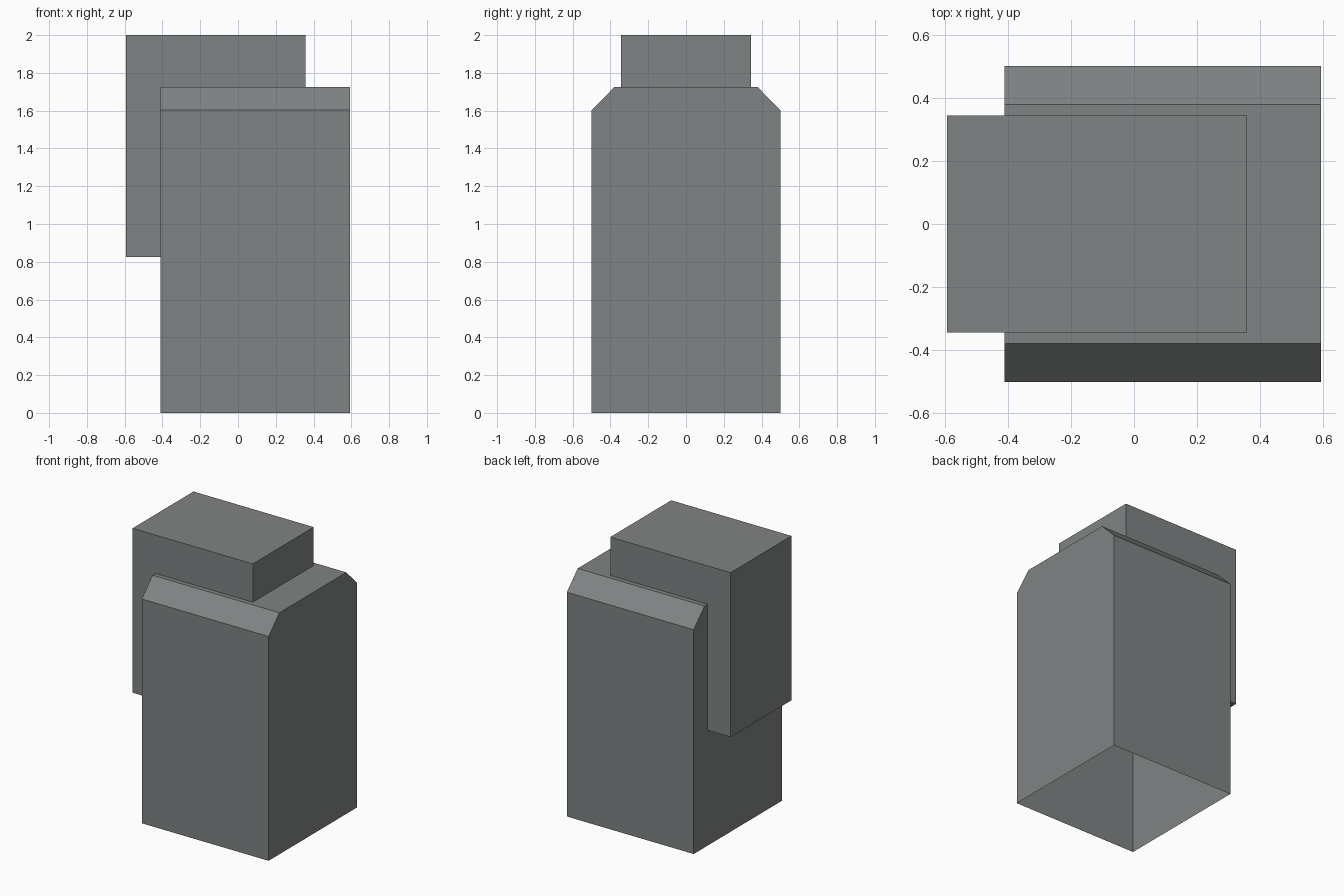
import bpy, bmesh

if "Cube" in bpy.data.objects:
    bpy.data.objects.remove(bpy.data.objects["Cube"])

grey = bpy.data.materials.new("neutral_grey")
grey.diffuse_color = (0.216, 0.23, 0.23, 1)
grey.use_nodes = True
grey.node_tree.nodes["Principled BSDF"].inputs["Base Color"].default_value = grey.diffuse_color


def prism(name, profile, x0, x1, open_bottom=False):
    """Extrude a (y, z) outline, counter-clockwise seen from +x, along x."""
    bm = bmesh.new()
    face = bm.faces.new([bm.verts.new((x0, y, z)) for y, z in profile])
    ext = bmesh.ops.extrude_face_region(bm, geom=[face], use_keep_orig=True)
    moved = [g for g in ext["geom"] if isinstance(g, bmesh.types.BMVert)]
    bmesh.ops.translate(bm, verts=moved, vec=(x1 - x0, 0, 0))
    bmesh.ops.recalc_face_normals(bm, faces=bm.faces[:])
    if open_bottom:
        low = [f for f in bm.faces if all(v.co.z < 0.001 for v in f.verts)]
        bmesh.ops.delete(bm, geom=low, context='FACES_ONLY')
    mesh = bpy.data.meshes.new(name)
    bm.to_mesh(mesh)
    bm.free()
    mesh.materials.append(grey)
    obj = bpy.data.objects.new(name, mesh)
    bpy.context.collection.objects.link(obj)
    return obj


# Main block: chamfered along both upper long edges, hollow and open below
prism("main_block",
      [(-0.5, 0), (0.5, 0), (0.5, 1.603), (0.378, 1.726),
       (-0.378, 1.726), (-0.5, 1.603)],
      -0.411, 0.592, open_bottom=True)

# Upper box: rises through the roof and overhangs the left side
prism("upper_box",
      [(-0.344, 0.825), (0.344, 0.825), (0.344, 2.0), (-0.344, 2.0)],
      -0.593, 0.358)
